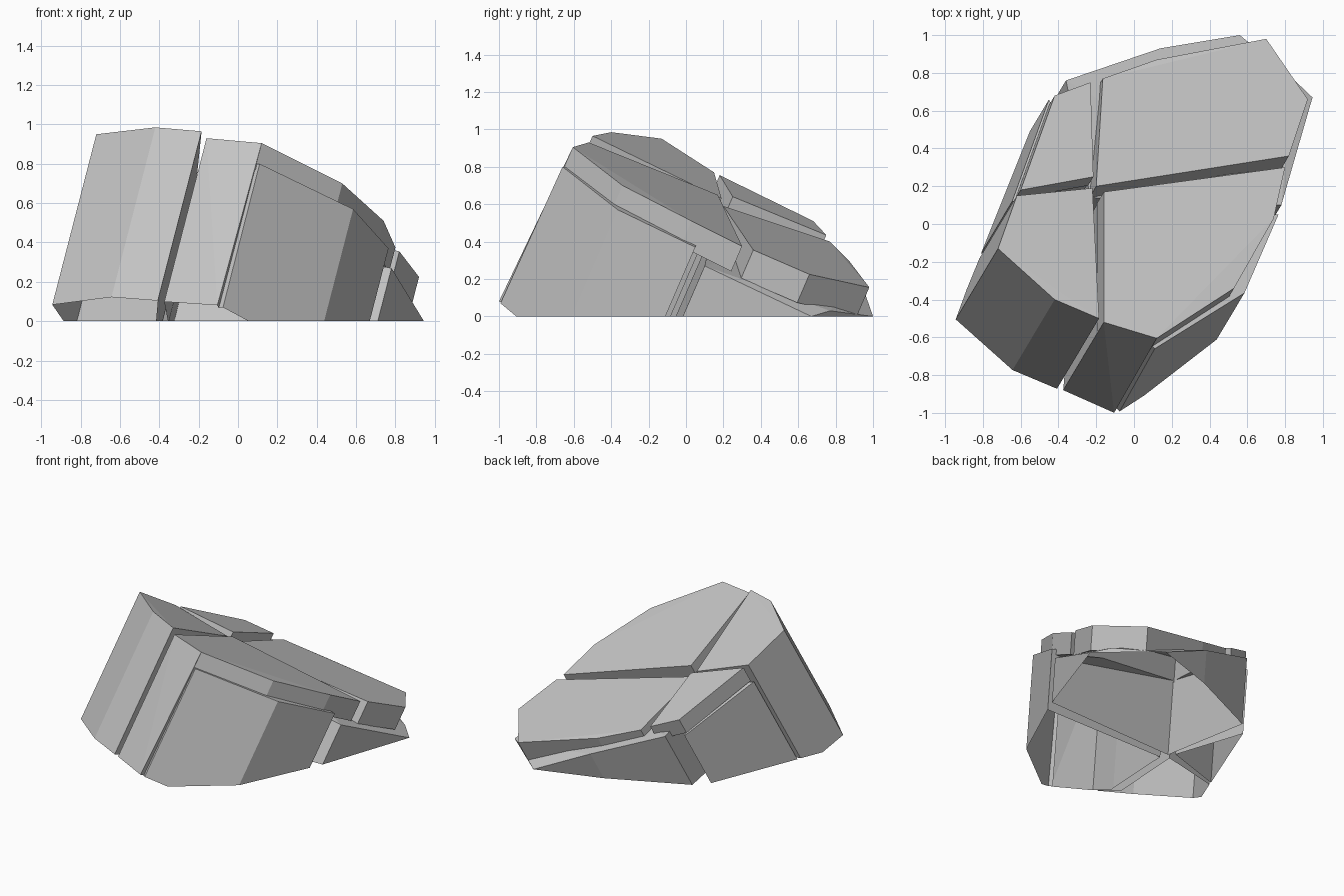
import bpy, bmesh
from mathutils import Vector

cube = bpy.data.objects.get("Cube")
if cube:
    bpy.data.objects.remove(cube, do_unlink=True)

stone = bpy.data.materials.new("stone_grey")
stone.use_nodes = True
GREY = (0.55, 0.55, 0.55, 1)
stone.diffuse_color = GREY
stone.node_tree.nodes["Principled BSDF"].inputs["Base Color"].default_value = GREY

# Every block is split along this leaning direction
GRAIN = Vector((-0.23, -0.385, -0.89)).normalized()
# The open underside: the ground, and a slanted cut below the front
CUTS = [(Vector((0, 0, 0)), Vector((0, 0, -1))),
        (Vector((-.1, -1, .08)), GRAIN)]


def hull(points):
    bm = bmesh.new()
    for p in points:
        bm.verts.new(p)
    bmesh.ops.remove_doubles(bm, verts=bm.verts[:], dist=0.0005)
    res = bmesh.ops.convex_hull(bm, input=bm.verts[:])
    junk = set(res["geom_interior"]) | set(res["geom_unused"])
    bmesh.ops.delete(bm, geom=[v for v in junk if isinstance(v, bmesh.types.BMVert)],
                     context='VERTS')
    return bm


def block(name, top, depth=1.5, foot=()):
    """Convex block: top corners pushed along the grain, trimmed by the cuts."""
    top = [Vector(p) for p in top]
    bm = hull(top + [p + GRAIN * depth for p in top] +
              [Vector(p) + GRAIN * t for p in foot for t in (0, .5)])
    for co, no in CUTS:
        bmesh.ops.bisect_plane(bm, geom=bm.verts[:] + bm.edges[:] + bm.faces[:],
                               plane_co=co, plane_no=no, clear_outer=True)
    points = [v.co.copy() for v in bm.verts]
    bm.free()
    bm = hull(points)
    bmesh.ops.recalc_face_normals(bm, faces=bm.faces[:])
    mesh = bpy.data.meshes.new(name)
    bm.to_mesh(mesh)
    bm.free()
    mesh.materials.append(stone)
    obj = bpy.data.objects.new(name, mesh)
    bpy.context.collection.objects.link(obj)
    return obj


def finish(main, *walls):
    """Fuse the walls into the main block and open its underside."""
    for w in walls:
        mod = main.modifiers.new(w.name, 'BOOLEAN')
        mod.operation = 'UNION'
        mod.solver = 'EXACT'
        mod.object = w
    deps = bpy.context.evaluated_depsgraph_get()
    mesh = bpy.data.meshes.new_from_object(main.evaluated_get(deps))
    main.modifiers.clear()
    main.data = mesh
    for w in walls:
        bpy.data.objects.remove(w, do_unlink=True)
    bm = bmesh.new()
    bm.from_mesh(mesh)
    under = [f for f in bm.faces
             if any(all(abs((v.co - co).dot(no)) < .002 for v in f.verts)
                    for co, no in CUTS)]
    bmesh.ops.delete(bm, geom=under, context='FACES')
    bmesh.ops.dissolve_limit(bm, angle_limit=0.05, verts=bm.verts[:], edges=bm.edges[:])
    bm.to_mesh(mesh)
    bm.free()


# Front left: one tall block
finish(block("front_left_block",
             [(-.72, -.13, .95), (-.62, .15, .77), (-.22, .19, .63),
              (-.185, -.5, .965), (-.42, -.4, .985)]))

# Front right: cap slab, narrow front wall and broad side wall
finish(block("front_right_block",
             [(-.16, .17, .65), (.8, .3, .375), (.74, .03, .51),
              (.53, -.34, .70), (.12, -.605, .905), (-.16, -.52, .93)], .15),
       block("front_wall",
             [(-.16, -.52, .93), (.12, -.605, .905), (.1, -.3, .72), (-.15, -.3, .78)],
             foot=[(-.105, -1, .08)]),
       block("side_wall",
             [(.11, -.66, .8), (.585, -.365, .57), (.765, .05, .37),
              (-.18, .13, .56), (-.15, -.4, .8)],
             foot=[(-.075, -.99, .075)]))

# Back left: cap slab over a side wall
finish(block("back_left_block",
             [(-.6, .18, .755), (-.42, .68, .51), (-.23, .75, .435), (-.215, .25, .64)],
             .12),
       block("left_wall", [(-.645, .12, .64), (-.45, .66, .39), (-.24, .22, .55)]))

# Back right: cap slab over a wide wedge that runs out to the ground
finish(block("back_right_block",
             [(-.2, .2, .59), (-.165, .77, .40), (.12, .87, .30),
              (.7, .98, .155), (.92, .66, .225), (.82, .36, .355)], .17),
       block("back_wall",
             [(.78, .1, .27), (.945, .67, 0), (.84, .77, .03), (.6, .96, 0),
              (.56, 1, 0), (.14, .93, .2), (-.36, .76, .4), (-.23, .14, .45)]))
